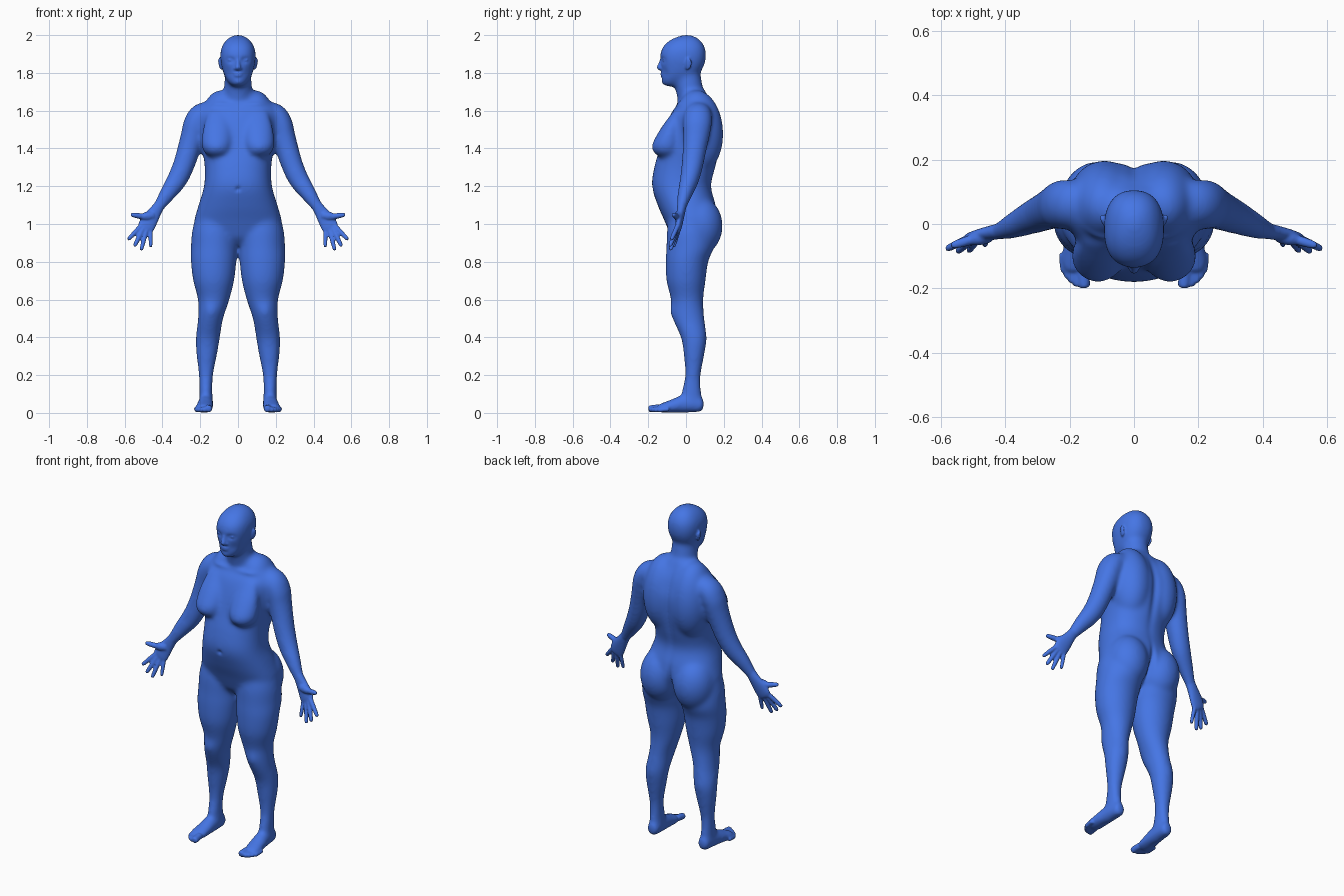
import bpy, bmesh, math
from mathutils import Vector, Matrix


def spline(pts, steps=5):
    """Catmull-Rom resampling of section tuples."""
    out = []
    for i in range(len(pts) - 1):
        a, b, c, d = pts[max(i - 1, 0)], pts[i], pts[i + 1], pts[min(i + 2, len(pts) - 1)]
        for s in range(steps):
            t = s / steps
            out.append([0.5 * (2 * q + (r - p) * t + (2 * p - 5 * q + 4 * r - w) * t * t
                               + (3 * q - p - 3 * r + w) * t ** 3) for p, q, r, w in zip(a, b, c, d)])
    return out + [list(pts[-1])]


def loft(bm, pts, up=None, both=True, power=2.0, n=28):
    """Skin ellipses (x, y, z, ra, rb); level rings unless an up axis is given."""
    pts = spline(pts)
    for sx in ((1, -1) if both else (1,)):
        rings = []
        for i, (x, y, z, ra, rb) in enumerate(pts):
            u, v = Vector((1, 0, 0)), Vector((0, 1, 0))
            if up:
                t = (Vector(pts[min(i + 1, len(pts) - 1)][:3]) - Vector(pts[max(i - 1, 0)][:3])).normalized()
                v = (Vector(up) - t * t.dot(Vector(up))).normalized()
                u = v.cross(t)
            ring = []
            for k in range(n):
                a = math.tau * k / n
                c, s = math.cos(a), math.sin(a)
                c, s = (math.copysign(abs(w) ** (2 / power), w) for w in (c, s))
                p = Vector((x, y, z)) + u * (max(ra, .001) * c) + v * (max(rb, .001) * s)
                ring.append(bm.verts.new((p.x * sx, p.y, p.z)))
            rings.append(ring)
        faces = [bm.faces.new((r[k], r[(k + 1) % n], q[(k + 1) % n], q[k]))
                 for r, q in zip(rings, rings[1:]) for k in range(n)]
        faces += [bm.faces.new(rings[0][::-1]), bm.faces.new(rings[-1])]
        bmesh.ops.recalc_face_normals(bm, faces=faces)


def blob(bm, loc, size, tilt=(0, 0, 0), both=True):
    """Ellipsoid, optionally repeated on the other side."""
    for sx in ((1, -1) if both else (1,)):
        rot = (Matrix.Rotation(tilt[2] * sx, 4, 'Z') @ Matrix.Rotation(tilt[1] * sx, 4, 'Y')
               @ Matrix.Rotation(tilt[0], 4, 'X'))
        bmesh.ops.create_uvsphere(bm, u_segments=24, v_segments=16, radius=1,
                                  matrix=Matrix.Translation((loc[0] * sx, loc[1], loc[2])) @ rot
                                  @ Matrix.Diagonal((*size, 1)))


def finger(bm, a, b, r0, r1, up=(0, 1, 0)):
    a, b = Vector(a), Vector(b)
    row = [(0, r0), (.5, r0), (.88, r1), (.97, r1 * .75), (1, r1 * .2)]
    loft(bm, [(*a.lerp(b, t), r, r) for t, r in row], up=up, n=14)


def push(bm, centre, size, move, both=True):
    """Soft sculpting stroke with a gaussian falloff."""
    for sx in ((1, -1) if both else (1,)):
        for v in bm.verts:
            d = sum(((p - q) / s) ** 2 for p, q, s in
                    zip(v.co, (centre[0] * sx, centre[1], centre[2]), size))
            if d < 9:
                v.co += Vector((move[0] * sx, move[1], move[2])) * math.exp(-d)


def finish(bm, name, voxel, factor, passes):
    me = bpy.data.meshes.new(name)
    bm.to_mesh(me)
    bm.free()
    ob = bpy.data.objects.new(name, me)
    bpy.context.collection.objects.link(ob)
    m = ob.modifiers.new("fuse", 'REMESH')
    m.mode, m.voxel_size, m.use_smooth_shade = 'VOXEL', voxel, True
    m = ob.modifiers.new("soften", 'SMOOTH')
    m.factor, m.iterations = factor, passes
    return ob


def upright(rows):
    """(z, half width, front y, back y) to sections."""
    return [(0, (f + b) / 2, z, w, (b - f) / 2) for z, w, f, b in rows]


bm = bmesh.new()
# torso
loft(bm, upright([(.89, .05, -.04, .07), (.925, .14, -.075, .11), (.97, .222, -.095, .145), (1.02, .231, -.115, .165),
                  (1.1, .209, -.15, .158), (1.2, .18, -.18, .134), (1.3, .176, -.168, .157), (1.4, .19, -.14, .181),
                  (1.5, .205, -.112, .187), (1.58, .213, -.082, .166), (1.63, .19, -.048, .145),
                  (1.665, .135, -.03, .125), (1.71, .078, -.03, .10)]), both=False, power=2.3, n=48)
# neck and skull
loft(bm, upright([(1.6, .09, -.04, .13), (1.66, .08, -.045, .115), (1.71, .074, -.056, .094),
                  (1.77, .071, -.065, .082), (1.84, .06, -.05, .07)]), both=False)
loft(bm, upright([(1.728, .025, -.112, -.045), (1.745, .047, -.125, -.01), (1.78, .07, -.13, .055),
                  (1.83, .086, -.132, .092), (1.88, .094, -.138, .106), (1.93, .089, -.127, .102),
                  (1.97, .066, -.09, .079), (1.993, .036, -.042, .046), (2.004, .003, 0, .006)]),
     both=False, power=2.35, n=40)
# shoulder blades, buttocks, breasts
blob(bm, (.092, .065, 1.49), (.115, .133, .22), (.06, 0, 0))
blob(bm, (.11, .07, .99), (.118, .125, .155))
loft(bm, [(.105, -.045, 1.60, .05, .02), (.107, -.075, 1.52, .075, .05), (.11, -.095, 1.45, .083, .072),
          (.112, -.103, 1.41, .08, .079), (.11, -.10, 1.375, .066, .069), (.11, -.09, 1.345, .02, .03)])
# legs
loft(bm, [((i + o) / 2, (f + b) / 2, z, (o - i) / 2, (b - f) / 2) for z, i, o, f, b in
          [(1.12, .09, .15, -.03, .09), (1.05, .03, .215, -.08, .13), (.97, .004, .242, -.10, .14),
           (.88, .002, .25, -.104, .147), (.8, .008, .25, -.108, .118), (.7, .02, .238, -.104, .104),
           (.6, .045, .213, -.08, .092), (.5, .078, .212, -.07, .098), (.4, .095, .224, -.028, .11),
           (.32, .108, .222, -.014, .10), (.2, .131, .208, -.006, .079), (.12, .135, .205, -.022, .081),
           (.05, .133, .205, -.03, .086)]])
# feet
loft(bm, [(.168, .095, .04, .012, .018), (.168, .085, .041, .033, .038), (.169, .04, .045, .038, .044),
          (.172, -.02, .046, .042, .047), (.177, -.08, .034, .047, .035), (.181, -.125, .026, .048, .027),
          (.18, -.154, .022, .037, .019)], up=(0, 0, 1))
# arms
loft(bm, [(.11, .065, 1.60, .05, .06), (.19, .063, 1.578, .064, .074), (.225, .06, 1.53, .064, .077),
          (.240, .055, 1.47, .063, .071), (.262, .045, 1.39, .061, .063), (.288, .033, 1.31, .058, .058),
          (.322, .018, 1.235, .055, .051), (.37, -.004, 1.165, .045, .041), (.41, -.02, 1.105, .034, .03),
          (.432, -.026, 1.075, .032, .025)], up=(0, 1, 0))
rough = finish(bm, "rough_body", .009, .5, 26)

# fused body becomes the base for fine features
bm = bmesh.new()
bm.from_object(rough, bpy.context.evaluated_depsgraph_get())
bpy.data.objects.remove(rough)
push(bm, (0, -.18, 1.185), (.011, .05, .010), (0, .014, 0), False)
push(bm, (0, .18, 1.45), (.022, .08, .22), (0, -.014, 0), False)
push(bm, (0, .17, .97), (.014, .10, .09), (0, -.03, 0), False)
push(bm, (.04, -.135, 1.868), (.022, .05, .014), (0, .012, 0))
push(bm, (.05, -.12, 1.80), (.02, .05, .025), (0, .006, 0))
push(bm, (0, -.13, 1.748), (.022, .04, .015), (0, -.006, 0), False)
push(bm, (.09, -.05, 1.635), (.06, .05, .012), (0, -.007, .002))
push(bm, (.146, -.07, .54), (.04, .05, .04), (0, -.008, 0))

# face: nose, nostrils, lips, eyelids, ears
loft(bm, [(0, -.120, 1.89, .010, .012), (0, -.130, 1.855, .011, .014), (0, -.139, 1.828, .015, .016),
          (0, -.130, 1.814, .012, .012)], both=False)
blob(bm, (.014, -.127, 1.823), (.010, .013, .009))
blob(bm, (0, -.124, 1.797), (.026, .012, .006), both=False)
blob(bm, (0, -.123, 1.785), (.023, .012, .007), both=False)
blob(bm, (.038, -.110, 1.868), (.019, .015, .010))
blob(bm, (.094, .012, 1.848), (.008, .019, .033), (-.2, .15, -.3))

# hands: palm, fingers and thumb
loft(bm, [(.415, -.022, 1.10, .029, .025), (.435, -.026, 1.07, .033, .023), (.465, -.033, 1.025, .043, .02),
          (.487, -.04, .985, .045, .017), (.497, -.043, .967, .036, .012)], up=(0, 1, 0))
for a, b, r in [((.508, -.042, .995), (.583, -.078, .916), .013), ((.500, -.044, .982), (.549, -.087, .880), .013),
                ((.484, -.043, .972), (.513, -.084, .859), .0125), ((.463, -.038, .972), (.462, -.066, .876), .0115)]:
    finger(bm, a, b, r, r * .85)
finger(bm, (.450, -.034, 1.045), (.515, -.052, 1.038), .024, .016)
finger(bm, (.495, -.046, 1.038), (.568, -.068, 1.05), .015, .0115)

# toes
for x, y, r in [(.154, -.199, .019), (.176, -.194, .014), (.192, -.183, .0135),
                (.206, -.168, .0125), (.217, -.150, .0125)]:
    finger(bm, (x + .004, y + .06, r + .008), (x, y, r + .002), r, r * .95, up=(0, 0, 1))

body = finish(bm, "body", .0055, .5, 4)
blue = bpy.data.materials.new("blue")
blue.diffuse_color = (.06, .18, .78, 1)
body.data.materials.append(blue)
